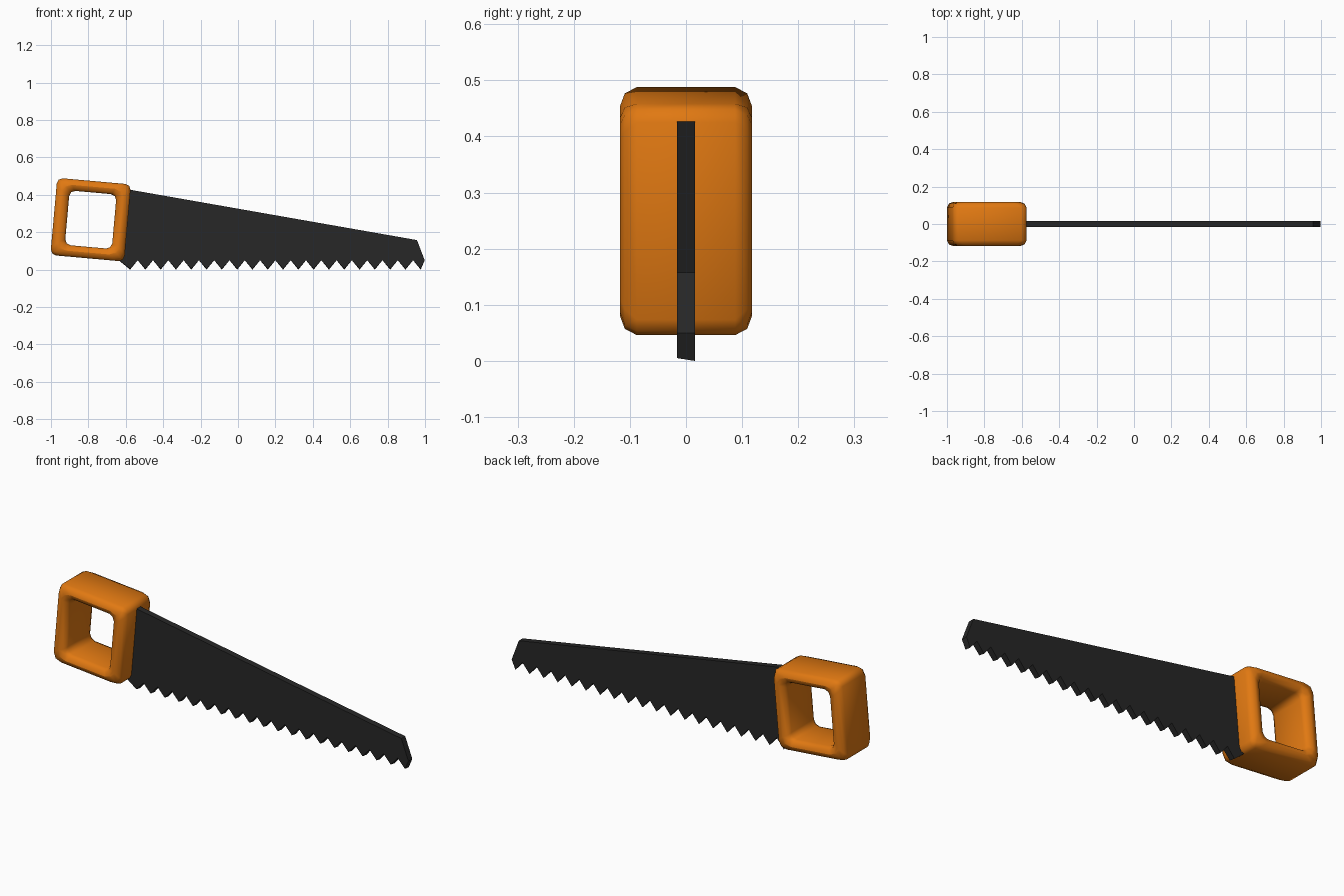
import bpy, bmesh
from math import radians
from mathutils import Matrix, Vector

if "Cube" in bpy.data.objects:
    bpy.data.objects.remove(bpy.data.objects["Cube"])


def add_object(name, bm, color):
    bmesh.ops.recalc_face_normals(bm, faces=bm.faces)
    mesh = bpy.data.meshes.new(name)
    bm.to_mesh(mesh)
    bm.free()
    obj = bpy.data.objects.new(name, mesh)
    bpy.context.collection.objects.link(obj)
    mat = bpy.data.materials.new(name + "_paint")
    mat.diffuse_color = (*color, 1)
    mat.use_nodes = True
    mat.node_tree.nodes["Principled BSDF"].inputs["Base Color"].default_value = mat.diffuse_color
    mesh.materials.append(mat)
    return obj


# Handle: square frame with rounded edges, tilted slightly forward
def rect_ring(bm, w, h, y):
    return [bm.verts.new((sx * w / 2, y, sz * h / 2))
            for sx, sz in ((-1, -1), (1, -1), (1, 1), (-1, 1))]


bm = bmesh.new()
OUT, HOLE, DEPTH = (0.396, 0.414), (0.252, 0.292), 0.118
rings = [rect_ring(bm, *OUT, -DEPTH), rect_ring(bm, *OUT, DEPTH),
         rect_ring(bm, *HOLE, DEPTH), rect_ring(bm, *HOLE, -DEPTH)]
for a, b in zip(rings, rings[1:] + rings[:1]):
    for i in range(4):
        j = (i + 1) % 4
        bm.faces.new((a[i], a[j], b[j], b[i]))
bmesh.ops.recalc_face_normals(bm, faces=bm.faces)
bmesh.ops.bevel(bm, geom=bm.edges[:], offset=0.031, segments=2,
                profile=0.5, affect='EDGES', clamp_overlap=True)
bm.transform(Matrix.Translation((-0.7875, 0, 0.267)) @ Matrix.Rotation(radians(5.1), 4, 'Y'))
handle = add_object("handle", bm, (0.75, 0.19, 0.006))

# Blade: tapered plate with a row of teeth, rooted inside the handle
TEETH, FIRST, LAST = 20, -0.577, 0.977
step = (LAST - FIRST) / (TEETH - 1)
profile = [(-0.605, 0.432), (0.957, 0.158), (0.998, 0.05)]
for i in range(TEETH):
    x = LAST - i * step
    profile += [(x, 0.005), (x - step / 2, 0.05)]
profile[-1] = (-0.64, 0.052)

bm = bmesh.new()
T = 0.016
front = [bm.verts.new((x, -T, z)) for x, z in profile]
back = [bm.verts.new((x, T, z - (0.005 if z < 0.01 else 0))) for x, z in profile]
bm.faces.new(front)
bm.faces.new(back[::-1])
n = len(profile)
for i in range(n):
    j = (i + 1) % n
    bm.faces.new((front[i], front[j], back[j], back[i]))
add_object("blade", bm, (0.02, 0.02, 0.02))

# Soft shading on the rounded handle
bpy.ops.object.select_all(action='DESELECT')
handle.select_set(True)
bpy.context.view_layer.objects.active = handle
bpy.ops.object.shade_smooth_by_angle(angle=radians(50))
